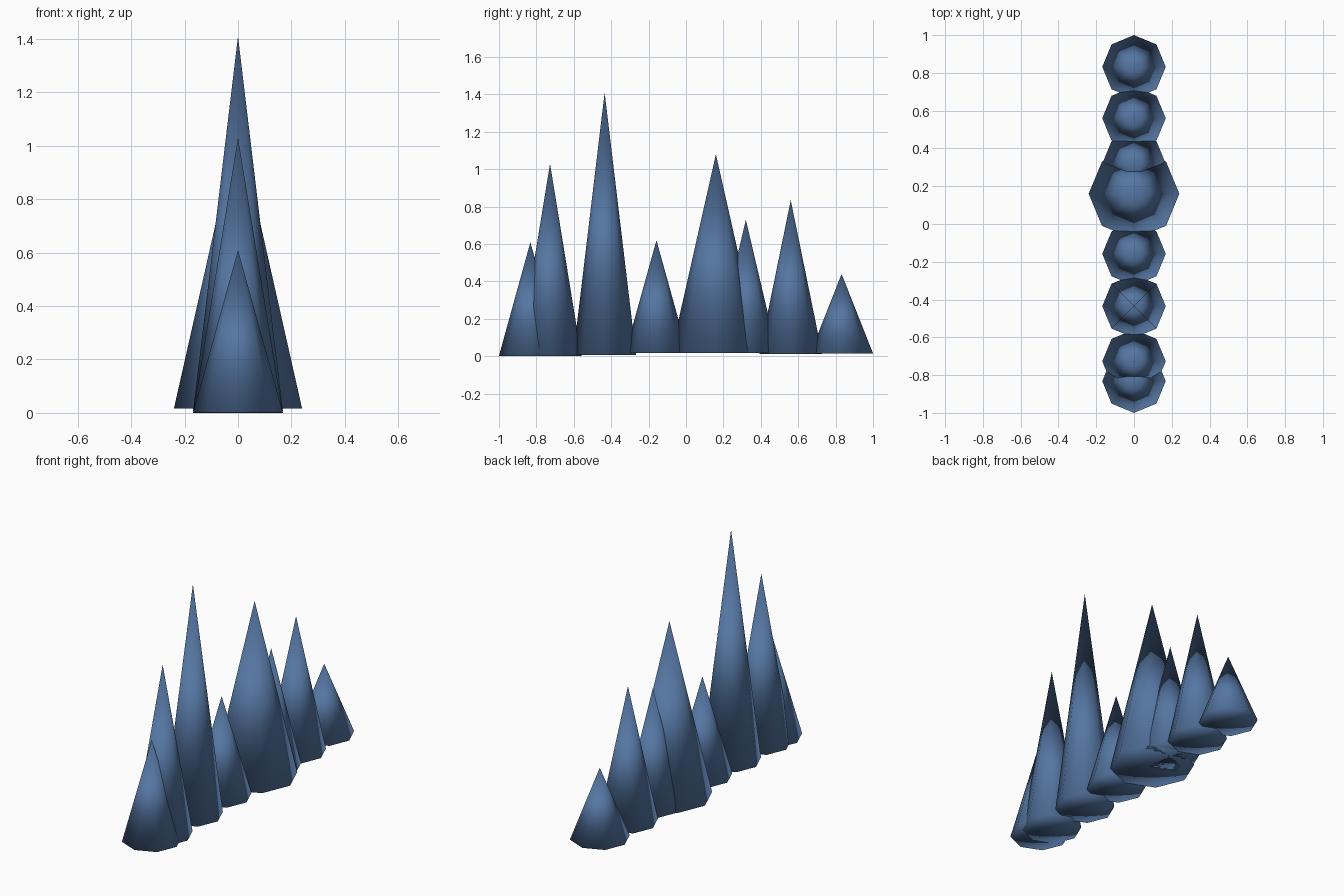
import bpy

if "Cube" in bpy.data.objects:
    bpy.data.objects.remove(bpy.data.objects["Cube"])

# one flat blue for the whole row
blue = bpy.data.materials.new("slate blue")
blue.diffuse_color = (0.09, 0.18, 0.36, 1)
blue.use_nodes = True
blue.node_tree.nodes["Principled BSDF"].inputs["Base Color"].default_value = blue.diffuse_color


def spike(name, y, radius, base, tip):
    """Eight-sided closed cone with a corner on each axis, smooth all over."""
    bpy.ops.mesh.primitive_cone_add(
        vertices=8, radius1=radius, radius2=0, depth=tip - base,
        end_fill_type='TRIFAN', location=(0, y, (base + tip) / 2))
    ob = bpy.context.object
    ob.name = name
    ob.data.materials.append(blue)
    for p in ob.data.polygons:
        p.use_smooth = True


# row of spikes, front to back: centre y, radius, base z, tip z
SPIKES = [
    (-0.832, 0.168, 0.002, 0.61),
    (-0.727, 0.168, 0.000, 1.03),
    (-0.435, 0.168, 0.006, 1.41),
    (-0.158, 0.168, 0.016, 0.62),
    (0.160, 0.240, 0.016, 1.08),
    (0.320, 0.168, 0.016, 0.73),
    (0.560, 0.168, 0.012, 0.835),
    (0.832, 0.168, 0.015, 0.44),
]
for i, (y, r, base, tip) in enumerate(SPIKES, 1):
    spike(f"spike_{i}", y, r, base, tip)
